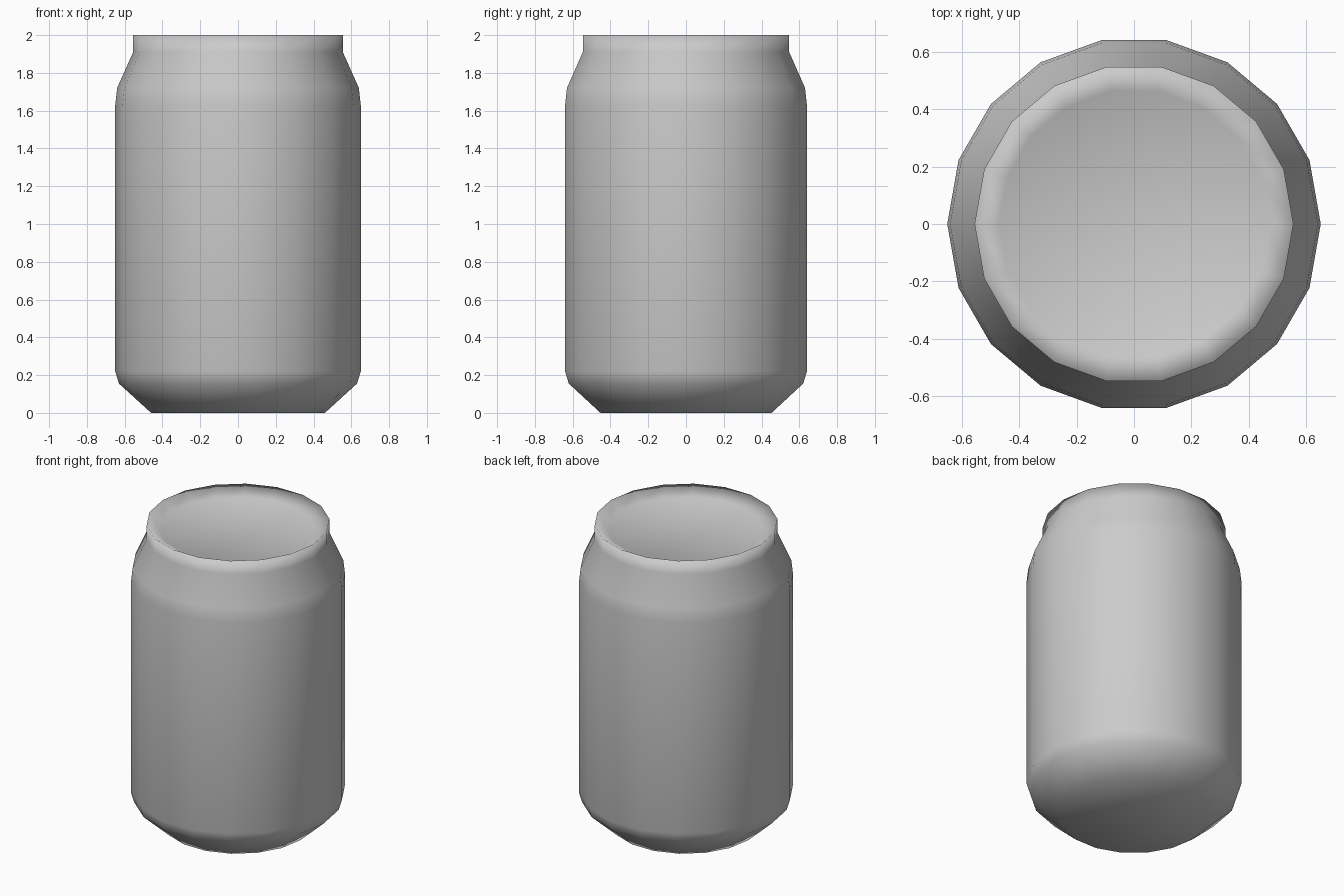
import bpy, bmesh, math

if "Cube" in bpy.data.objects:
    bpy.data.objects.remove(bpy.data.objects["Cube"])

SIDES = 18

# (radius, height) from base, up the wall, over the rim, down to the sunken lid
PROFILE = [
    (0.46, 0.0), (0.63, 0.155), (0.65, 0.22), (0.65, 1.63),
    (0.64, 1.72), (0.555, 1.91), (0.555, 2.0), (0.47, 1.95),
]


def lathe(name, profile, sides):
    bm = bmesh.new()
    rings = []
    for r, z in profile:
        rings.append([bm.verts.new((r * math.cos(2 * math.pi * i / sides),
                                    r * math.sin(2 * math.pi * i / sides), z))
                      for i in range(sides)])
    # wall bands
    for low, high in zip(rings, rings[1:]):
        for i in range(sides):
            j = (i + 1) % sides
            bm.faces.new((low[i], low[j], high[j], high[i]))
    # base and lid
    bm.faces.new(rings[0][::-1])
    bm.faces.new(rings[-1])
    bmesh.ops.recalc_face_normals(bm, faces=bm.faces[:])
    for f in bm.faces:
        f.smooth = True
    mesh = bpy.data.meshes.new(name)
    bm.to_mesh(mesh)
    bm.free()
    obj = bpy.data.objects.new(name, mesh)
    bpy.context.collection.objects.link(obj)
    return obj


lathe("can_body", PROFILE, SIDES)
